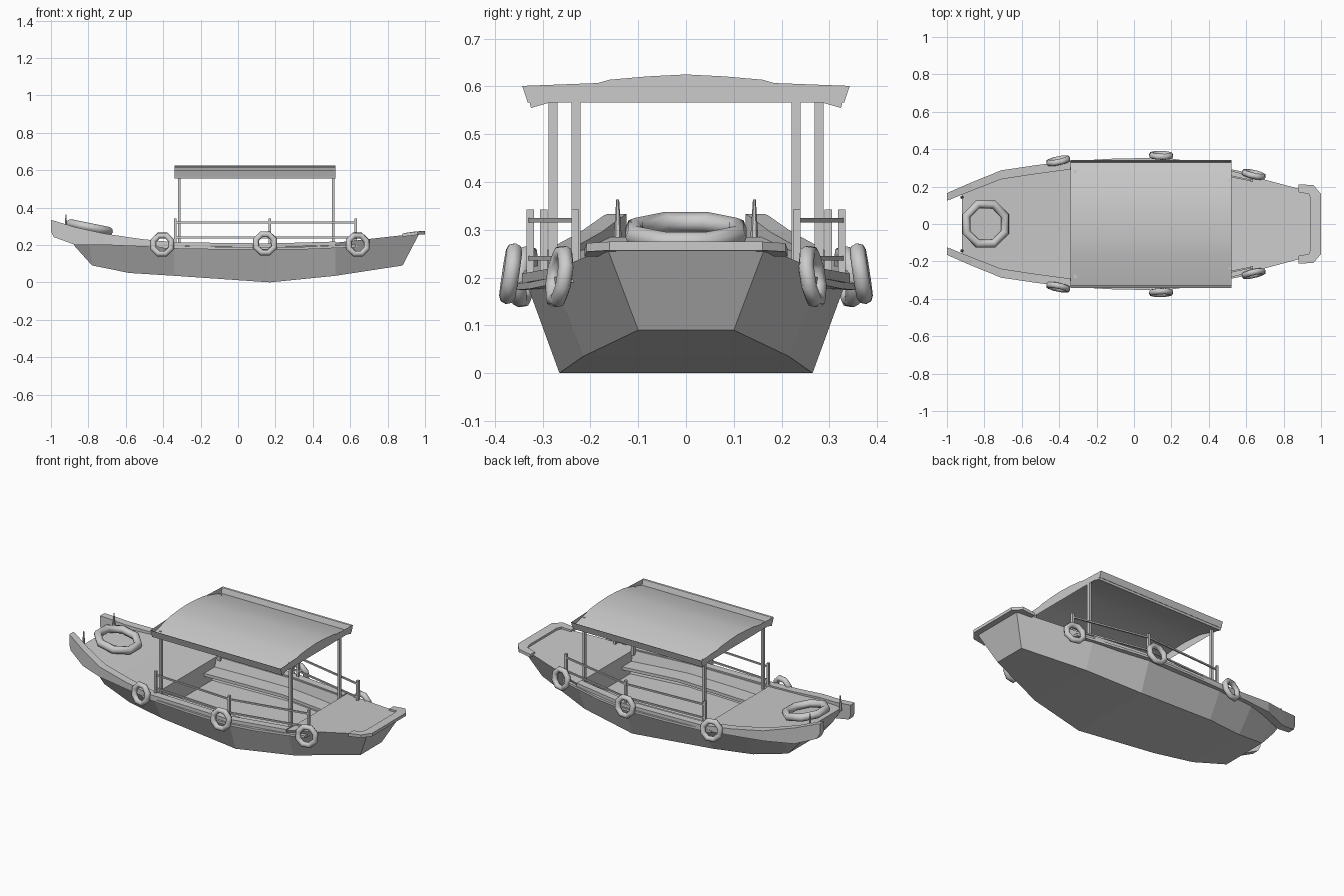
import bpy, bmesh, math
from mathutils import Matrix, Vector

if "Cube" in bpy.data.objects:
    bpy.data.objects.remove(bpy.data.objects["Cube"])


def finish(name, bm, mirror=False, angle=0):
    bmesh.ops.recalc_face_normals(bm, faces=bm.faces)
    me = bpy.data.meshes.new(name)
    bm.to_mesh(me)
    bm.free()
    ob = bpy.data.objects.new(name, me)
    bpy.context.collection.objects.link(ob)
    if mirror:
        m = ob.modifiers.new("mirror", 'MIRROR')
        m.use_axis = (False, True, False)
        m.use_clip = True
    if angle:
        bpy.ops.object.select_all(action='DESELECT')
        ob.select_set(True)
        bpy.context.view_layer.objects.active = ob
        bpy.ops.object.shade_smooth_by_angle(angle=math.radians(angle))
    return ob


def loft(rings, skip=lambda i, j: False, caps=True, loop=False):
    """Skin closed cross-sections one after another."""
    bm = bmesh.new()
    vs = [[bm.verts.new(p) for p in r] for r in rings]
    n = len(vs[0])
    for i in range(len(vs) - (0 if loop else 1)):
        a, b = vs[i], vs[(i + 1) % len(vs)]
        for j in range(n):
            if not skip(i, j):
                k = (j + 1) % n
                bm.faces.new((a[j], a[k], b[k], b[j]))
    if caps:
        bm.faces.new(vs[0])
        bm.faces.new(vs[-1])
    return bm, vs


def strip(name, path, mirror=True):
    """Flat bar along a path of (x, outer y, top z, width, depth)."""
    rings = [[(x, y, z), (x, y - w, z), (x, y - w, z - h), (x, y, z - h)]
             for x, y, z, w, h in path]
    return finish(name, loft(rings)[0], mirror)


def beam(name, p, q, w, d, mirror=True):
    """Box-section bar, optionally slanted, between two points."""
    p, q = Vector(p), Vector(q)
    rot = (q - p).to_track_quat('Z', 'Y').to_matrix().to_4x4()
    size = Matrix.Diagonal((w, d, (q - p).length, 1))
    bm = bmesh.new()
    bmesh.ops.create_cube(bm, size=1, matrix=Matrix.Translation((p + q) / 2) @ rot @ size)
    return finish(name, bm, mirror)


def tyre(name, loc, rot, major, minor):
    """Eight-sided ring, flat sides up."""
    rings = []
    for i in range(8):
        a = math.radians(45 * i + 22.5)
        rings.append([((major + minor * math.cos(t)) * math.cos(a),
                       (major + minor * math.cos(t)) * math.sin(a), minor * math.sin(t))
                      for t in (math.tau * k / 8 for k in range(8))])
    bm, _ = loft(rings, caps=False, loop=True)
    bm.transform(Matrix.Translation(loc) @ rot)
    return finish(name, bm, angle=50)


# Hull: bottom x, z, half-width, then top x, z, half-width
stations = [(-.87, .19, .14, -.92, .285, .18), (-.78, .09, .15, -.80, .262, .24),
            (-.58, .05, .195, -.60, .232, .300), (-.34, .035, .235, -.34, .205, .330),
            (.17, 0, .265, .17, .20, .338), (.52, .035, .215, .52, .212, .285),
            (.88, .09, .10, .97, .262, .165)]
rings = [[(xb, -wb, zb), (xb, wb, zb), (xt, wt, zt), (xt, wt - .045, zt),
          (xt, .045 - wt, zt), (xt, -wt, zt)] for xb, zb, wb, xt, zt, wt in stations]
bm, vs = loft(rings, skip=lambda i, j: j == 3 and i in (3, 4))

# Open cockpit sunk into the deck
floor = [[bm.verts.new((x, s * w, .08)) for s in (1, -1)]
         for x, w in ((-.34, .24), (.17, .26), (.52, .215))]
for i in (0, 1):
    (a, b), (c, d) = floor[i], floor[i + 1]
    t, u = vs[3 + i], vs[4 + i]
    bm.faces.new((a, b, d, c))
    bm.faces.new((t[3], a, c, u[3]))
    bm.faces.new((t[4], u[4], d, b))
for f, r in ((floor[0], vs[3]), (floor[2], vs[5])):
    bm.faces.new((r[3], r[4], f[1], f[0]))
finish("hull", bm)

# Side benches inside the cockpit
strip("side_benches", [(-.34, .265, .15, .10, .018), (.17, .285, .15, .10, .018),
                       (.52, .24, .15, .10, .018)])

# Raised bulwarks ending in horns at the bow
strip("bow_bulwarks", [(-1, .165, .333, .04, .06), (-.985, .172, .33, .042, .088),
                       (-.87, .222, .295, .045, .095), (-.71, .287, .26, .048, .06),
                       (-.52, .315, .232, .047, .04), (-.34, .337, .214, .045, .03)])

# Low gunwale capping and rub rails beside the cockpit
strip("gunwales", [(-.34, .337, .214, .045, .02), (.17, .343, .208, .045, .02),
                   (.52, .290, .218, .045, .02)])
strip("rub_rails", [(-.40, .333, .195, .03, .014), (-.1, .35, .19, .035, .014),
                    (.17, .354, .188, .035, .014), (.35, .328, .19, .035, .014),
                    (.63, .270, .202, .03, .014)])

# U-shaped cap around the stern edge
outer = [(.88, .212, .262), (.96, .208, .272), (1, .16, .275), (1, 0, .275)]
inner = [(.88, .17, .262), (.935, .16, .270), (.945, .13, .272), (.945, 0, .272)]
rings = [[(*o,), (*i,), (i[0], i[1], i[2] - .018), (o[0], o[1], o[2] - .018)]
         for o, i in zip(outer, inner)]
bm, vs = loft(rings)
bm.faces.ensure_lookup_table()
bmesh.ops.delete(bm, geom=[bm.faces[-1]], context='FACES_ONLY')
finish("stern_cap", bm, mirror=True)

# Canopy with upturned gutters
half = [(.343, .598), (.331, .563), (.16, .611), (.08, .618)]
top = [(-y, z) for y, z in half] + [(0, .622)] + half[::-1]
under = [(y * .98, z - (.008 if abs(y) < .335 else 0)) for y, z in top]
finish("canopy", loft([[(x, y, z) for y, z in
                        [(y, z + .003) for y, z in top] + under[::-1]]
                       for x in (-.34, .52)])[0], angle=25)

# Canopy posts
beam("canopy_post_bow", (-.315, .278, .19), (-.315, .278, .582), .014, .019)
beam("canopy_post_stern", (.51, .230, .19), (.51, .230, .594), .014, .019)

# Safety railings
rail = [(-.335, .298), (.17, .326), (.63, .232)]
for n, (x, y) in enumerate(rail):
    beam(f"rail_post_{n}", (x, y, .19), (x, y, .342), .014, .016)
for z in (.32, .24):
    for n in (0, 1):
        beam(f"rail_{n}", (*rail[n], z), (*rail[n + 1], z), .009, .009)

# Mooring pegs on the bow
bm = bmesh.new()
bmesh.ops.create_cone(bm, cap_ends=True, segments=6, radius1=.009, radius2=.003, depth=.09,
                      matrix=Matrix.Translation((-.92, .143, .318)))
finish("mooring_pegs", bm, mirror=True)

# Life ring lying on the bow deck
tyre("life_ring", (-.793, 0, .294), Matrix.Rotation(.2, 4, 'Y'), .114, .023)

# Fender tyres hung along both sides
for n, (x, y, z, yaw) in enumerate([(-.405, .338, .202, .2), (.145, .367, .208, -.03),
                                    (.64, .265, .202, -.22)]):
    for s in (1, -1):
        rot = Matrix.Rotation(yaw * s, 4, 'Z') @ Matrix.Rotation(math.pi / 2 + .15 * s, 4, 'X')
        tyre(f"fender_tyre_{n}", (x, y * s, z), rot, .053, .0165)
